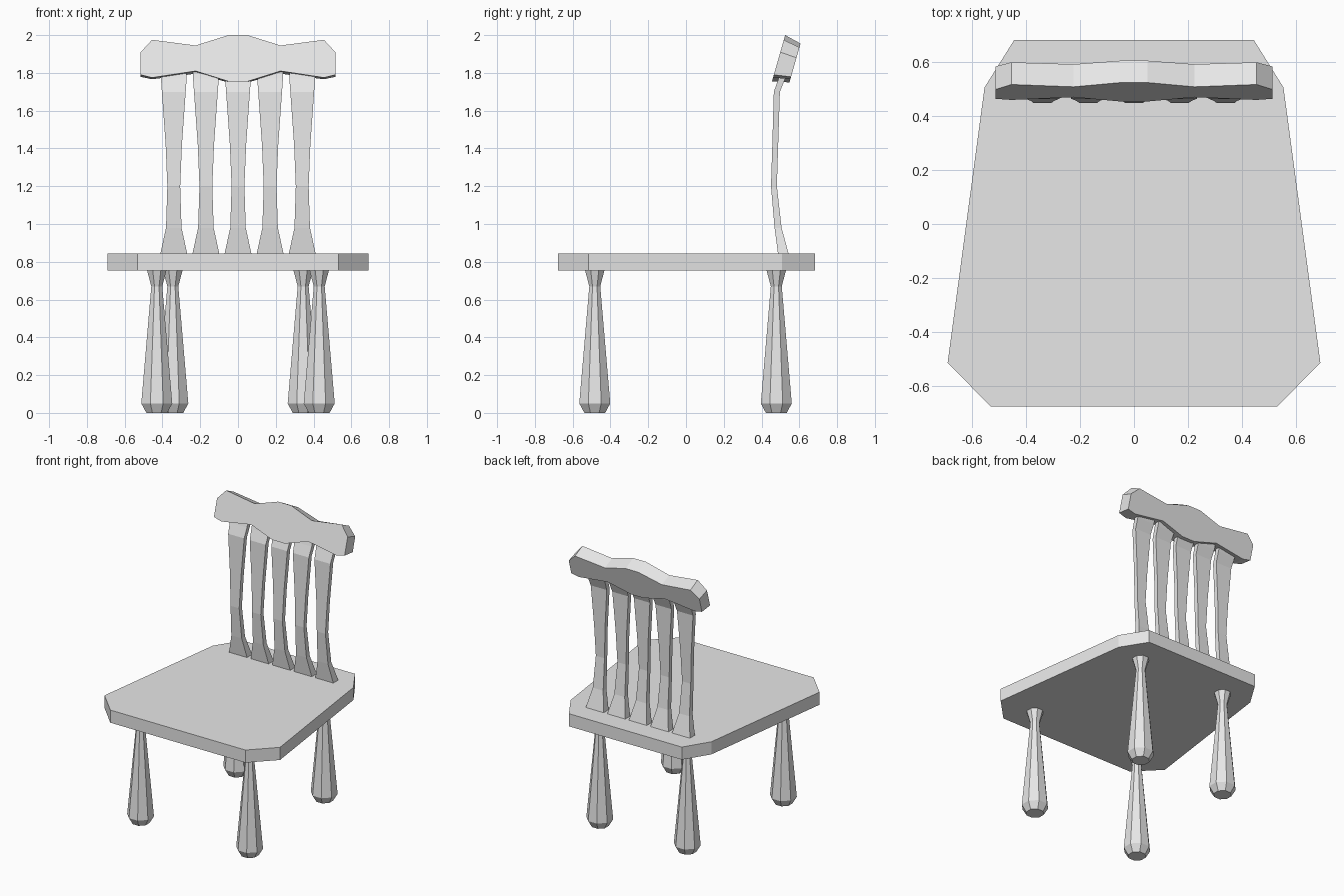
import bpy, bmesh, math

cube = bpy.data.objects.get("Cube")
if cube:
    bpy.data.objects.remove(cube, do_unlink=True)

grey = bpy.data.materials.new("plain_grey")
grey.use_nodes = True
grey.diffuse_color = (0.8, 0.8, 0.8, 1)
grey.node_tree.nodes["Principled BSDF"].inputs["Base Color"].default_value = (0.8, 0.8, 0.8, 1)


def loft(name, rings):
    """Skin equal-length rings of points and cap both ends."""
    bm = bmesh.new()
    loops = [[bm.verts.new(p) for p in ring] for ring in rings]
    n = len(loops[0])
    for a, b in zip(loops, loops[1:]):
        for i in range(n):
            j = (i + 1) % n
            bm.faces.new((a[i], a[j], b[j], b[i]))
    bm.faces.new(loops[0][::-1])
    bm.faces.new(loops[-1])
    bmesh.ops.recalc_face_normals(bm, faces=bm.faces)
    mesh = bpy.data.meshes.new(name)
    bm.to_mesh(mesh)
    bm.free()
    mesh.materials.append(grey)
    obj = bpy.data.objects.new(name, mesh)
    bpy.context.collection.objects.link(obj)
    return obj


def mirrored(half):
    """Complete a right-half outline with its left half."""
    return half + [(-x, v) for x, v in reversed(half)]


# Seat: tapered plank with clipped corners
seat = mirrored([(0.533, -0.677), (0.692, -0.515), (0.555, 0.507), (0.445, 0.683)])
loft("seat", [[(x, y, z) for x, y in seat] for z in (0.755, 0.845)])

# Legs: eight-sided clubs, narrow neck below the seat
leg_profile = [(0.0, 0.055), (0.05, 0.082), (0.67, 0.029), (0.757, 0.052)]


def leg(name, cx, cy):
    rings = []
    for z, r in leg_profile:
        rad = r / math.cos(math.pi / 8)
        angles = [math.pi / 8 + k * math.pi / 4 for k in range(8)]
        rings.append([(cx + rad * math.cos(a), cy + rad * math.sin(a), z) for a in angles])
    loft(name, rings)


for side, s in (("left", 1), ("right", -1)):
    leg("front_leg_" + side, s * 0.43, -0.483)
    leg("back_leg_" + side, s * 0.345, 0.478)

# Back slats: height, half width, front y, back y
slat_sections = [
    (0.843, 0.071, 0.487, 0.543),
    (0.98, 0.041, 0.469, 0.506),
    (1.2, 0.034, 0.45, 0.481),
    (1.42, 0.043, 0.457, 0.488),
    (1.7, 0.063, 0.465, 0.497),
    (1.77, 0.068, 0.49, 0.525),
    (1.84, 0.068, 0.51, 0.545),
]
for i in range(5):
    cx = (i - 2) * 0.17
    loft("back_slat_%d" % (i + 1), [
        [(cx - w, f, z), (cx + w, f, z), (cx + w, b, z), (cx - w, b, z)]
        for z, w, f, b in slat_sections])

# Top rail: wavy outline leaning back, slightly lower at the rear
rail = mirrored([(0.05, 1.755), (0.225, 1.81), (0.455, 1.775), (0.515, 1.79),
                 (0.515, 1.91), (0.455, 1.975), (0.225, 1.945), (0.05, 2.0)])
# keep the mirrored outline running in one direction
rail = rail[:8] + rail[8:]


def lean(z):
    return 0.455 + 0.286 * (z - 1.755)


front = [(x, lean(z), z) for x, z in rail]
back = []
for x, z in rail:
    zs = 1.877 + 0.84 * (z - 1.877)
    back.append((x, lean(zs) + 0.087, zs - 0.025))
loft("top_rail", [front, back])
